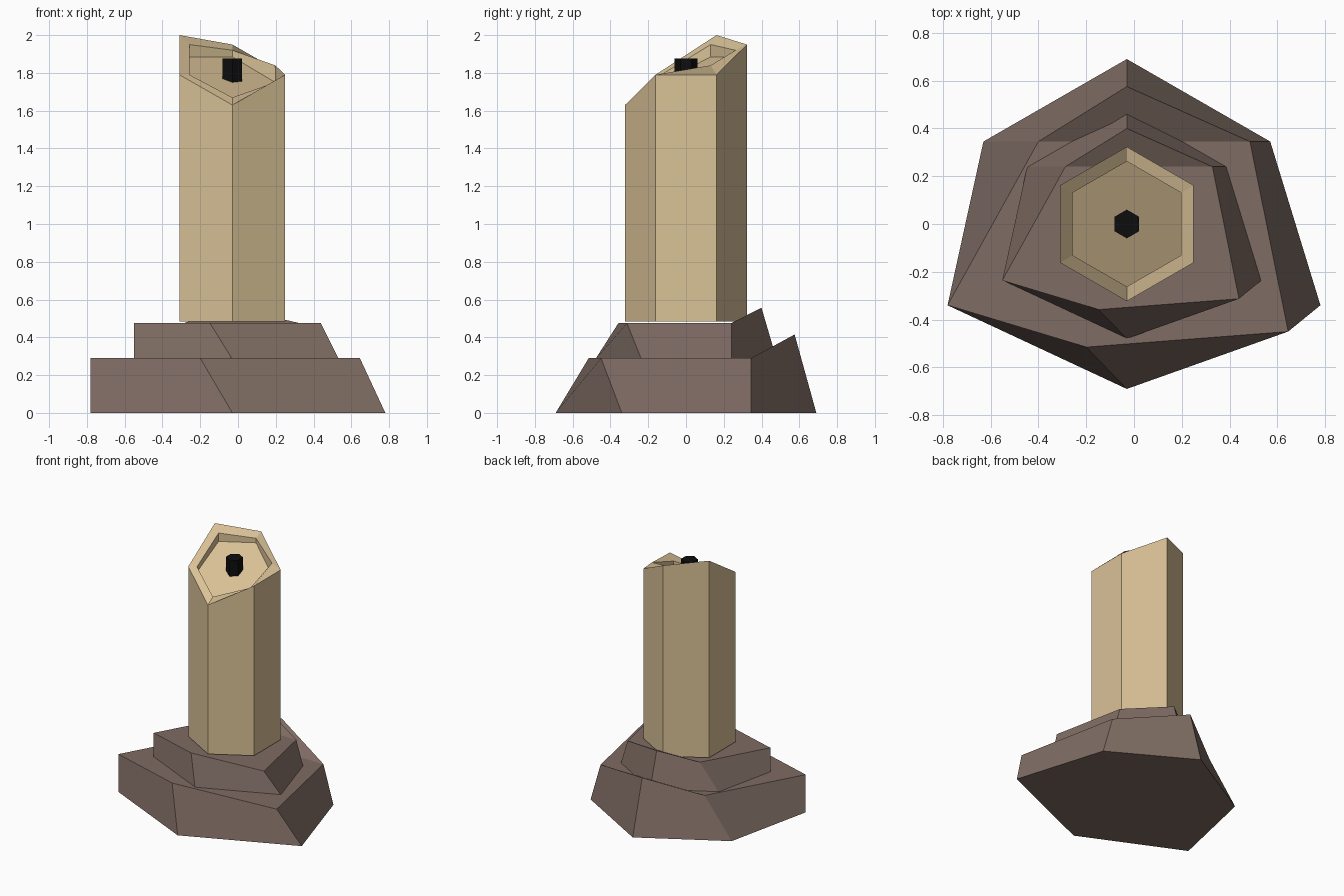
import bpy, math

if "Cube" in bpy.data.objects:
    bpy.data.objects.remove(bpy.data.objects["Cube"])

CX = -0.03  # shared axis of candle and base


def material(name, rgb):
    m = bpy.data.materials.new(name)
    m.diffuse_color = (*rgb, 1)
    m.use_nodes = True
    m.node_tree.nodes["Principled BSDF"].inputs["Base Color"].default_value = m.diffuse_color
    return m


def lofted(name, rings, caps, mat):
    """Join successive six-point rings with quads, then add cap faces."""
    n = len(rings[0])
    verts = [v for r in rings for v in r]
    faces = list(caps)
    for k in range(len(rings) - 1):
        for i in range(n):
            j = (i + 1) % n
            a, b = k * n, (k + 1) * n
            faces.append((a + i, a + j, b + j, b + i))
    me = bpy.data.meshes.new(name)
    me.from_pydata(verts, [], faces)
    me.materials.append(mat)
    ob = bpy.data.objects.new(name, me)
    bpy.context.collection.objects.link(ob)
    return ob


def hexagon(r, heights):
    """Hexagon starting at the front corner, counter-clockwise."""
    return [(CX + r * math.sin(i * math.pi / 3), -r * math.cos(i * math.pi / 3), z)
            for i, z in enumerate(heights)]


wax = material("wax", (0.70, 0.54, 0.31))
stone = material("melted_brown", (0.21, 0.15, 0.125))
black = material("black", (0.004, 0.004, 0.004))
BOTTOM = (5, 4, 3, 2, 1, 0)

# Two skewed steps of the base, the upper one a scaled copy
low = [(-0.03, -0.69), (0.78, -0.34), (0.57, 0.345), (-0.03, 0.69), (-0.63, 0.345), (-0.78, -0.34)]
high = [(-0.20, -0.515), (0.645, -0.45), (0.485, 0.345), (-0.03, 0.575), (-0.40, 0.345), (-0.78, -0.34)]
top_z = [0.29, 0.29, 0.29, 0.415, 0.29, 0.29]
for name, s, sz, z0 in (("lower_base", 1, 1, 0), ("upper_base", 0.695, 0.655, 0.285)):
    def place(p, z):
        return (CX + (p[0] - CX) * s, p[1] * s, z0 + z * sz)
    bottom = [place(p, 0) for p in low]
    top = [place(p, z) for p, z in zip(high, top_z)]
    lofted(name, [bottom, top], [BOTTOM, (6, 7, 8, 10, 11), (8, 9, 10)], stone)

# Candle with uneven rim and shallow hollow
lofted("candle", [
    hexagon(0.323, [0.485] * 6),
    hexagon(0.323, [1.63, 1.79, 1.79, 1.95, 2.0, 1.79]),
    hexagon(0.262, [1.67, 1.75, 1.84, 1.92, 1.95, 1.79]),
    hexagon(0.262, [1.63, 1.69, 1.75, 1.885, 1.885, 1.75]),
], [BOTTOM, (18, 19, 20, 21, 22, 23)], wax)

# Wick
lofted("wick", [hexagon(0.06, [1.68] * 6), hexagon(0.06, [1.875] * 6)],
       [BOTTOM, (6, 7, 8, 9, 10, 11)], black)
